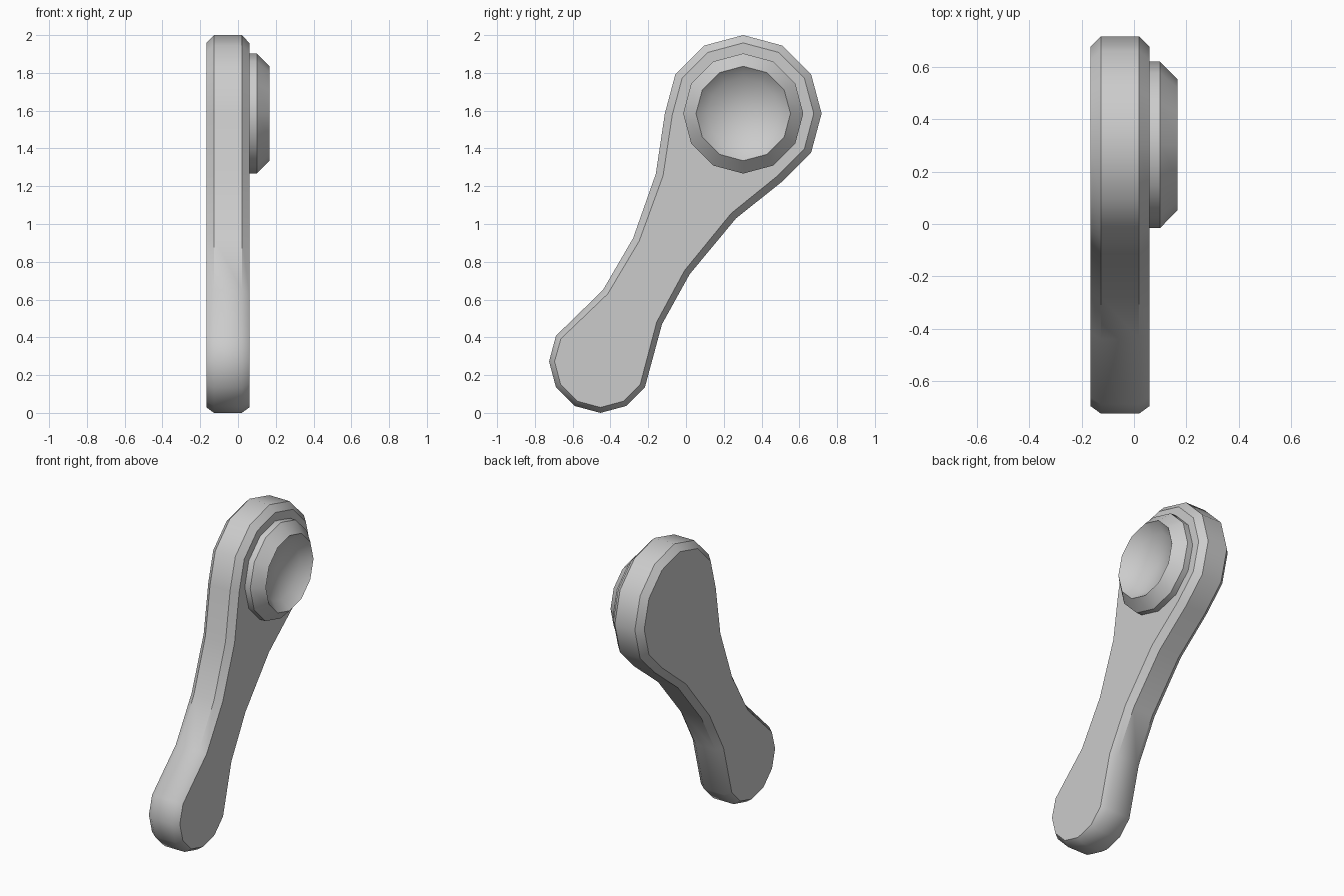
import bpy, bmesh, math
from mathutils import Vector

cube = bpy.data.objects.get("Cube")
if cube:
    bpy.data.objects.remove(cube, do_unlink=True)

grey = bpy.data.materials.new("plain grey")
grey.use_nodes = True
grey.diffuse_color = (0.6, 0.6, 0.6, 1)
grey.node_tree.nodes["Principled BSDF"].inputs["Base Color"].default_value = (0.6, 0.6, 0.6, 1)

HEAD, TAIL = Vector((0.303, 1.585)), Vector((-0.453, 0.272))


def arc(centre, radius, start, end):
    """Points every 30 degrees around a centre, in the y-z plane."""
    return [centre + radius * Vector((math.cos(math.radians(a)), math.sin(math.radians(a))))
            for a in range(start, end + 1, 30)]


def inset(points):
    """Offset a closed outline inwards, a little less towards the tail."""
    result = []
    for i, p in enumerate(points):
        a = (p - points[i - 1]).normalized()
        b = (points[(i + 1) % len(points)] - p).normalized()
        normal = Vector((-a.y - b.y, a.x + b.x)).normalized()
        t = min(max(p.y - 0.3, 0), 1)
        distance = 0.028 + 0.012 * t
        result.append(p + normal * distance / normal.dot(Vector((-a.y, a.x))))
    return result


def loft(name, rings, tip=None):
    """Skin a stack of (x, outline) rings; close with a flat cap or a centre tip."""
    bm = bmesh.new()
    loops = [[bm.verts.new((x, p.x, p.y)) for p in pts] for x, pts in rings]
    n = len(loops[0])
    for low, high in zip(loops, loops[1:]):
        for i in range(n):
            j = (i + 1) % n
            bm.faces.new((low[i], low[j], high[j], high[i]))
    bm.faces.new(loops[0][::-1])
    if tip is None:
        bm.faces.new(loops[-1])
    else:
        centre = bm.verts.new(tip)
        for i in range(n):
            bm.faces.new((loops[-1][i], loops[-1][(i + 1) % n], centre))
    bmesh.ops.recalc_face_normals(bm, faces=bm.faces[:])
    mesh = bpy.data.meshes.new(name)
    bm.to_mesh(mesh)
    bm.free()
    mesh.materials.append(grey)
    obj = bpy.data.objects.new(name, mesh)
    bpy.context.collection.objects.link(obj)
    bpy.ops.object.select_all(action='DESELECT')
    obj.select_set(True)
    bpy.context.view_layer.objects.active = obj
    bpy.ops.object.shade_smooth_by_angle(angle=math.radians(38))
    return obj


# Handle: round head and tail joined by a curved neck, with chamfered rims
back_neck = [Vector(p) for p in ((-0.16, 1.265), (-0.28, 0.925), (-0.44, 0.65))]
front_neck = [Vector(p) for p in ((-0.127, 0.47), (0.02, 0.735), (0.265, 1.03))]
outline = arc(HEAD, 0.415, -60, 180) + back_neck + arc(TAIL, 0.272, 150, 330) + front_neck
rim = inset(outline)
loft("handle", [(-0.167, rim), (-0.127, outline), (0.02, outline), (0.06, rim)])

# Boss: chamfered disc on the head with a dished face
profile = [(0.05, 0.318), (0.1, 0.318), (0.167, 0.25), (0.107, 0.19)]
loft("dished_boss", [(x, arc(HEAD, r, 0, 330)) for x, r in profile],
     tip=(0.066, HEAD.x, HEAD.y))
